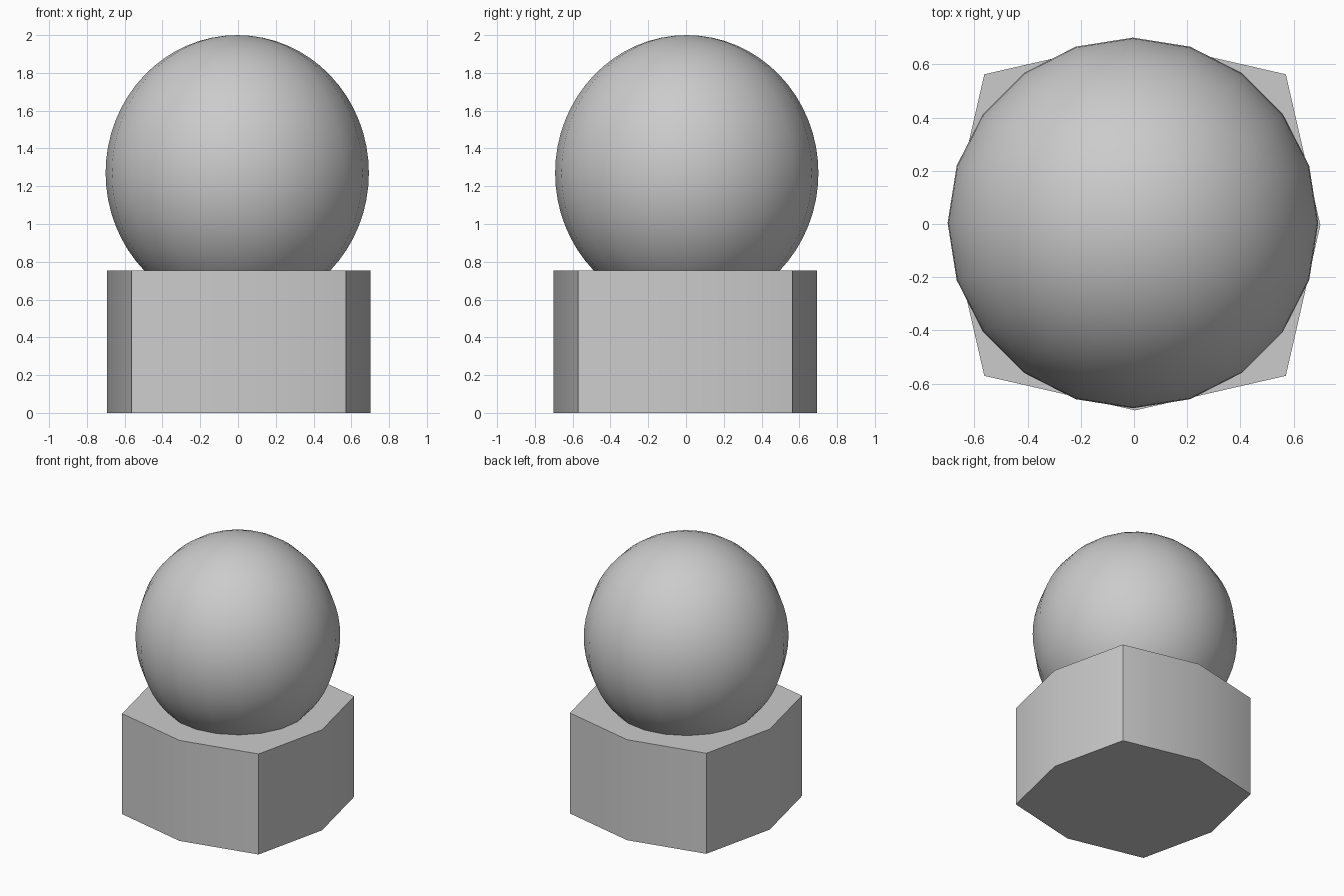
import bpy, bmesh, math

if "Cube" in bpy.data.objects:
    bpy.data.objects.remove(bpy.data.objects["Cube"])

def smooth(obj):
    bpy.ops.object.select_all(action='DESELECT')
    obj.select_set(True)
    bpy.context.view_layer.objects.active = obj
    bpy.ops.object.shade_smooth_by_angle(angle=math.radians(35))

# Base: square block whose sides bow outwards at the middle
bm = bmesh.new()
cx, cy, height = 0.004, -0.004, 0.755
ring = []
for i in range(8):
    r = 0.697 if i % 2 == 0 else 0.567 * math.sqrt(2)
    a = i * math.pi / 4
    ring.append(bm.verts.new((cx + r * math.cos(a), cy + r * math.sin(a), 0)))
face = bm.faces.new(ring)
ext = bmesh.ops.extrude_face_region(bm, geom=[face])
top = [v for v in ext['geom'] if isinstance(v, bmesh.types.BMVert)]
bmesh.ops.translate(bm, verts=top, vec=(0, 0, height))
bmesh.ops.recalc_face_normals(bm, faces=bm.faces[:])
mesh = bpy.data.meshes.new("base")
bm.to_mesh(mesh)
bm.free()
base = bpy.data.objects.new("base", mesh)
bpy.context.collection.objects.link(base)
smooth(base)

# Ball: slightly tall sphere resting in the base
bpy.ops.mesh.primitive_uv_sphere_add(segments=20, ring_count=32, radius=1,
                                     location=(-0.004, 0.004, 1.27))
ball = bpy.context.object
ball.name = "ball"
ball.scale = (0.697, 0.697, 0.73)
bpy.ops.object.transform_apply(location=False, rotation=False, scale=True)
smooth(ball)
